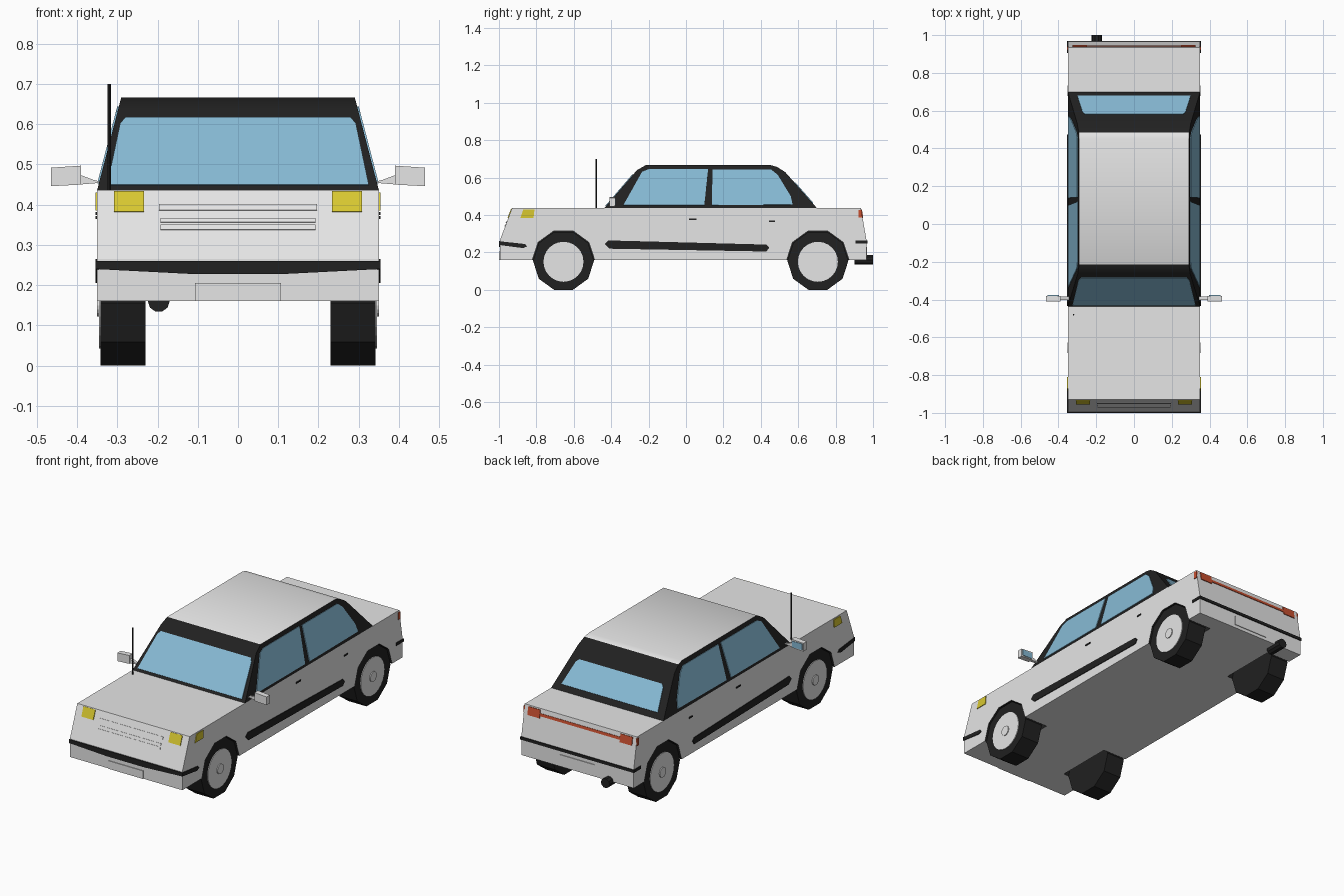
import bpy, bmesh, math
from mathutils import Vector

cube = bpy.data.objects.get("Cube")
if cube:
    bpy.data.objects.remove(cube, do_unlink=True)


def material(name, r, g, b):
    m = bpy.data.materials.new(name)
    m.use_nodes = True
    m.diffuse_color = (r, g, b, 1)
    m.node_tree.nodes["Principled BSDF"].inputs["Base Color"].default_value = (r, g, b, 1)
    return m


PAINT = material("light grey paint", 0.79, 0.79, 0.79)
BLACK = material("black trim", 0.015, 0.015, 0.015)
GLASS = material("blue glass", 0.24, 0.49, 0.66)
YELLOW = material("yellow lamp", 0.69, 0.58, 0.03)
RED = material("red lamp", 0.58, 0.08, 0.03)


def solid(name, ring_a, ring_b, *mats):
    """Closed solid between two matching rings of 3D points."""
    bm = bmesh.new()
    a = [bm.verts.new(p) for p in ring_a]
    b = [bm.verts.new(p) for p in ring_b]
    bm.faces.new(a)
    bm.faces.new(b[::-1])
    for i in range(len(a)):
        j = (i + 1) % len(a)
        bm.faces.new((a[j], a[i], b[i], b[j]))
    bmesh.ops.recalc_face_normals(bm, faces=bm.faces)
    mesh = bpy.data.meshes.new(name)
    bm.to_mesh(mesh)
    bm.free()
    for m in mats:
        mesh.materials.append(m)
    obj = bpy.data.objects.new(name, mesh)
    bpy.context.collection.objects.link(obj)
    return obj


def across(name, yz, x0, x1, *mats):
    return solid(name, [(x0, y, z) for y, z in yz], [(x1, y, z) for y, z in yz], *mats)


def along(name, xz, y0, y1, *mats):
    return solid(name, [(x, y0, z) for x, z in xz], [(x, y1, z) for x, z in xz], *mats)


def plate(name, pts, mat, half_thick=0.004):
    """Thin panel lying on the plane of its outline."""
    pts = [Vector(p) for p in pts]
    n = (pts[1] - pts[0]).cross(pts[2] - pts[0]).normalized() * half_thick
    return solid(name, [p + n for p in pts], [p - n for p in pts], mat)


def ngon(count, radius, cu, cv):
    step = math.tau / count
    return [(cu + radius * math.cos(i * step), cv + radius * math.sin(i * step))
            for i in range(count)]


def rect(u0, u1, v0, v1):
    return [(u0, v0), (u1, v0), (u1, v1), (u0, v1)]


def smooth(obj):
    bpy.ops.object.select_all(action='DESELECT')
    obj.select_set(True)
    bpy.context.view_layer.objects.active = obj
    bpy.ops.object.shade_smooth_by_angle(angle=math.radians(30))


# Main dimensions
SIDE, DECK, BEND, FLOOR = 0.35, 0.437, 0.265, 0.16
WHEELS = {"front": -0.655, "rear": 0.705}
AXLE = 0.155


def nose_y(z):
    return -0.995 + 0.065 * max(0, (z - BEND) / (DECK - BEND))


def tail_y(z):
    return 0.965 - 0.03 * max(0, (z - BEND) / (DECK - BEND))


def cabin_x(z):
    return SIDE - (z - DECK) * 0.26


def screen_y(z):
    return -0.437 + (z - DECK) * 0.862


def back_y(z):
    return 0.70 - (z - DECK) * 0.878


# Lower body with wheel wells cut out
levels = (FLOOR, BEND, DECK)
outline = [(nose_y(z), z) for z in levels] + [(tail_y(z), z) for z in reversed(levels)]
body = across("body", outline, -SIDE, SIDE, PAINT, BLACK)
bpy.context.view_layer.objects.active = body
for s in (-1, 1):
    for y in WHEELS.values():
        cutter = across("well_cutter", ngon(10, 0.168, y, AXLE), s * 0.2, s * 0.4, PAINT, BLACK)
        cutter.hide_render = True
        for f in cutter.data.polygons:
            f.material_index = 1
        mod = body.modifiers.new("well", 'BOOLEAN')
        mod.operation, mod.solver, mod.object = 'DIFFERENCE', 'EXACT', cutter
        bpy.ops.object.modifier_apply(modifier=mod.name)
        bpy.data.objects.remove(cutter, do_unlink=True)

# Cabin: black frame with a painted roof panel
cabin_profile = [(-0.437, DECK), (-0.262, 0.64), (-0.215, 0.667), (0.45, 0.667),
                 (0.485, 0.658), (0.53, 0.63), (0.57, 0.585), (0.70, DECK)]
cabin = solid("cabin", [(-cabin_x(z), y, z) for y, z in cabin_profile],
              [(cabin_x(z), y, z) for y, z in cabin_profile], BLACK, PAINT)
for f in cabin.data.polygons:
    f.material_index = int(f.normal.z > 0.9)
smooth(cabin)

# Windscreen and rear window
half = [(0.325, 0.448), (0.293, 0.60), (0.28, 0.615)]
ring = half + [(-x, z) for x, z in reversed(half)]
plate("windscreen", [(x, screen_y(z), z) for x, z in ring], GLASS)
half = [(0.30, 0.462), (0.272, 0.562), (0.258, 0.575)]
ring = half + [(-x, z) for x, z in reversed(half)]
plate("rear_window", [(x, back_y(z), z) for x, z in ring], GLASS)

# Nose: lamps, grille bars, number plate, bumper strip
for s, label in ((-1, "right"), (1, "left")):
    lamp = rect(s * 0.234, s * 0.308, 0.382, 0.433)
    plate(label + "_headlight", [(x, nose_y(z), z) for x, z in lamp], YELLOW)
    lamp = rect(s * 0.25, s * 0.325, 0.385, 0.43)
    plate(label + "_taillight", [(x, tail_y(z), z) for x, z in lamp], RED)
for w, z0, z1 in ((0.197, 0.386, 0.4), (0.193, 0.356, 0.366), (0.193, 0.337, 0.349)):
    bar = rect(-w, w, z0, z1)
    plate("grille_bar", [(x, nose_y(z), z) for x, z in bar], PAINT)
along("front_number_plate", rect(-0.107, 0.107, FLOOR, 0.205), -0.999, -0.99, PAINT)
strip = [(-0.354, 0.26), (0.354, 0.26), (0.354, 0.24),
         (0.12, 0.228), (-0.12, 0.228), (-0.354, 0.24)]
along("front_bumper_strip", strip, -1.0, -0.991, BLACK)

# Tail: red band, number plate, bumper strip, exhaust
band = rect(-0.25, 0.25, 0.397, 0.412)
plate("tail_band", [(x, tail_y(z), z) for x, z in band], RED, 0.003)
along("rear_number_plate", rect(-0.107, 0.107, 0.178, 0.228), 0.961, 0.969, PAINT)
along("rear_bumper_strip", rect(-0.354, 0.354, 0.248, 0.264), 0.961, 0.97, BLACK)
along("exhaust", ngon(10, 0.027, -0.197, 0.16), 0.9, 1.0, BLACK)

# Parts repeated on each side
front_glass = [(-0.335, 0.452), (0.098, 0.452), (0.118, 0.644), (-0.2, 0.644), (-0.235, 0.63)]
rear_glass = [(0.138, 0.452), (0.57, 0.455), (0.56, 0.5), (0.49, 0.615), (0.455, 0.642), (0.142, 0.642)]
rub_strip = [(-0.435, 0.245), (-0.415, 0.265), (-0.37, 0.263), (0.43, 0.242),
             (0.445, 0.225), (0.43, 0.205), (-0.41, 0.22)]
marker = [(-0.885, 0.385), (-0.815, 0.385), (-0.81, 0.43), (-0.87, 0.43)]
nose_strip = [(-1.0, 0.24), (-0.87, 0.223), (-0.85, 0.232), (-0.86, 0.245), (-1.0, 0.26)]
for s, label in ((-1, "right"), (1, "left")):
    for name, pane in (("front", front_glass), ("rear", rear_glass)):
        plate(f"{label}_{name}_side_window", [(s * cabin_x(z), y, z) for y, z in pane], GLASS)

    for name, shape, mat in (("rub_strip", rub_strip, BLACK),
                             ("marker_lamp", marker, YELLOW),
                             ("nose_strip", nose_strip, BLACK),
                             ("tail_strip", rect(0.905, 0.97, 0.248, 0.264), BLACK),
                             ("tail_marker", rect(0.922, 0.94, 0.388, 0.428), RED),
                             ("front_handle", rect(0.015, 0.055, 0.374, 0.382), BLACK),
                             ("rear_handle", rect(0.445, 0.475, 0.364, 0.372), BLACK)):
        plate(f"{label}_{name}", [(s * SIDE, y, z) for y, z in shape], mat)

    # Wheels
    for name, y in WHEELS.items():
        part = f"{label}_{name}"
        across(part + "_tyre", ngon(10, 0.163, y, AXLE), s * 0.23, s * 0.342, BLACK)
        across(part + "_wheel_disc", ngon(24, 0.107, y, 0.15), s * 0.335, s * 0.346, PAINT)
        across(part + "_hub_cap", ngon(16, 0.028, y, 0.15), s * 0.34, s * 0.351, PAINT)

    # Door mirror
    housing = [(s * 0.39, 0.45), (s * 0.465, 0.446), (s * 0.465, 0.492), (s * 0.39, 0.497)]
    along(label + "_mirror_housing", housing, -0.41, -0.38, PAINT)
    arm = [(s * 0.335, 0.455), (s * 0.395, 0.45), (s * 0.395, 0.475), (s * 0.36, 0.462)]
    along(label + "_mirror_arm", arm, -0.402, -0.385, PAINT)
    plate(label + "_mirror_glass",
          [(x, -0.38, z) for x, z in rect(s * 0.396, s * 0.459, 0.454, 0.488)], GLASS, 0.003)

# Aerial
ring = ngon(8, 0.004, -0.32, -0.48)
solid("aerial", [(x, y, 0.43) for x, y in ring], [(x, y, 0.70) for x, y in ring], BLACK)
